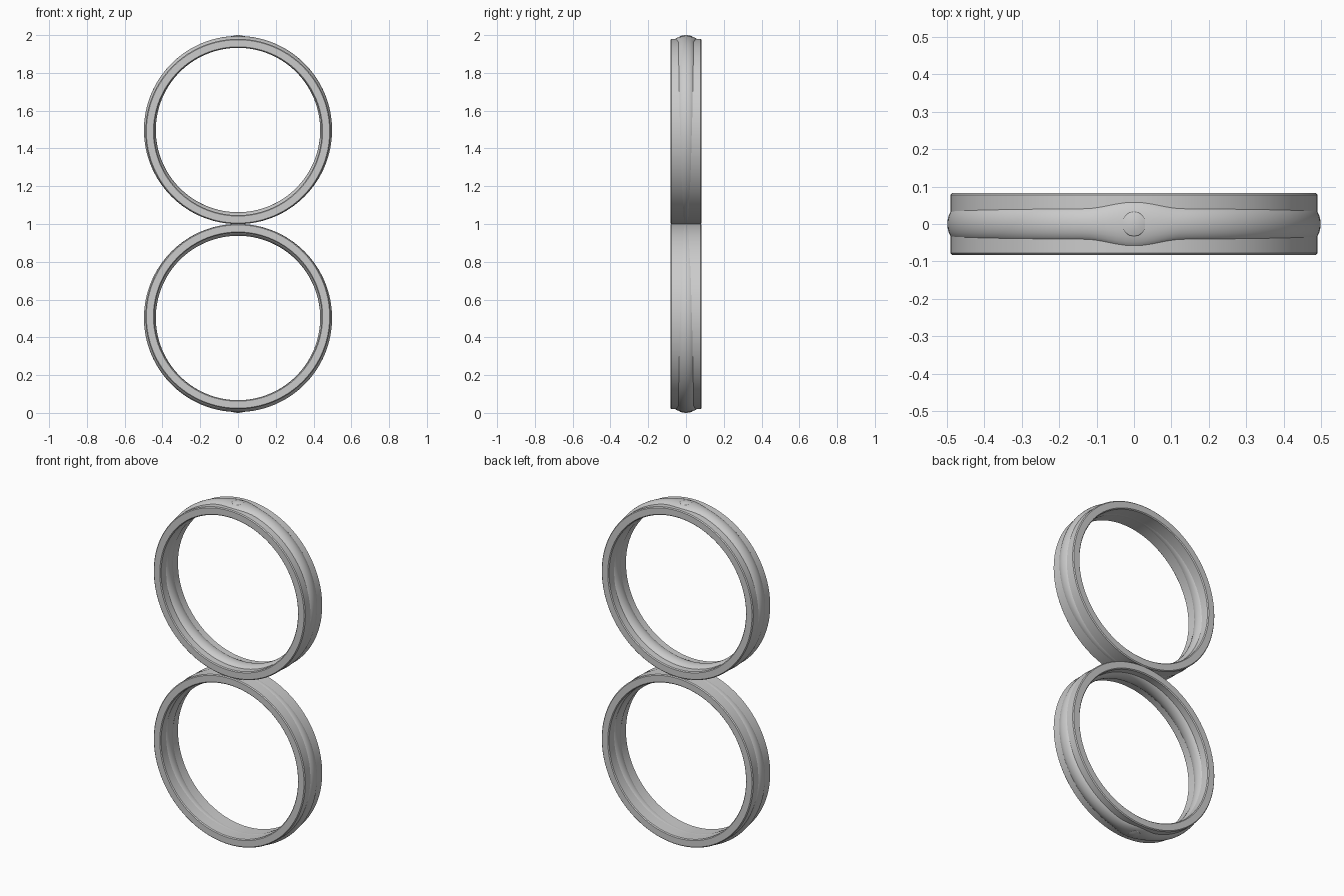
import bpy, bmesh, math
from mathutils import Vector

cube = bpy.data.objects.get("Cube")
if cube:
    bpy.data.objects.remove(cube, do_unlink=True)

metal = bpy.data.materials.new("light grey metal")
metal.use_nodes = True
grey = (0.6, 0.6, 0.6, 1)
metal.diffuse_color = grey
metal.node_tree.nodes["Principled BSDF"].inputs["Base Color"].default_value = grey


def finish(bm, name, angle):
    bmesh.ops.recalc_face_normals(bm, faces=bm.faces)
    mesh = bpy.data.meshes.new(name)
    bm.to_mesh(mesh)
    bm.free()
    mesh.materials.append(metal)
    obj = bpy.data.objects.new(name, mesh)
    bpy.context.collection.objects.link(obj)
    bpy.ops.object.select_all(action='DESELECT')
    obj.select_set(True)
    bpy.context.view_layer.objects.active = obj
    bpy.ops.object.shade_smooth_by_angle(angle=math.radians(angle))
    return obj


def hoop(name, section, centre_z, side, steps=128):
    """Sweep a closed (radius, y) section around y; angle 0 points at the stud."""
    bm = bmesh.new()
    rows = []
    for i in range(steps):
        a = math.tau * i / steps
        rows.append([bm.verts.new((r * math.sin(a), y, centre_z + side * r * math.cos(a)))
                     for r, y in section(a)])
    n = len(rows[0])
    for i in range(steps):
        p, q = rows[i], rows[(i + 1) % steps]
        for j in range(n):
            k = (j + 1) % n
            bm.faces.new((p[j], p[k], q[k], q[j]))
    return finish(bm, name, 35)


def band_section(a):
    # flat band with small softened edges
    outer, inner, half, b = 0.49, 0.443, 0.083, 0.005
    right = [(inner, half - b), (inner + b, half), (outer - b, half), (outer, half - b)]
    return right + [(r, -y) for r, y in reversed(right)]


def rib_section(a):
    # oval rib that swells sideways around the stud
    offset = (a + math.pi) % math.tau - math.pi
    swell = 0.5 * (1 + math.cos(math.pi * min(abs(offset) / 0.28, 1)))
    width = 0.0475 + 0.02 * swell
    return [(0.4665 + 0.0315 * math.cos(t), width * math.sin(t))
            for t in (math.tau * j / 24 for j in range(24))]


def stud(name, tip_z, side, sides=16):
    # faceted dome set into the rib
    profile = [(0.034, 0.03), (0.037, 0.013), (0.031, 0.006), (0.018, 0.0015)]
    bm = bmesh.new()
    rows = [[bm.verts.new((r * math.cos(math.tau * i / sides),
                           r * math.sin(math.tau * i / sides), tip_z - side * d))
             for i in range(sides)] for r, d in profile]
    tip = bm.verts.new((0, 0, tip_z))
    for p, q in zip(rows, rows[1:]):
        for i in range(sides):
            k = (i + 1) % sides
            bm.faces.new((p[i], p[k], q[k], q[i]))
    for i in range(sides):
        bm.faces.new((rows[-1][i], rows[-1][(i + 1) % sides], tip))
    bm.faces.new(rows[0])
    return finish(bm, name, 15)


# two mirrored rings that touch in the middle, studs facing outwards
for label, side in (("upper", 1), ("lower", -1)):
    hoop(label + "_band", band_section, 1 + side * 0.49, side)
    hoop(label + "_rib", rib_section, 1 + side * 0.4975, side)
    stud(label + "_stud", 1 + side, side)
